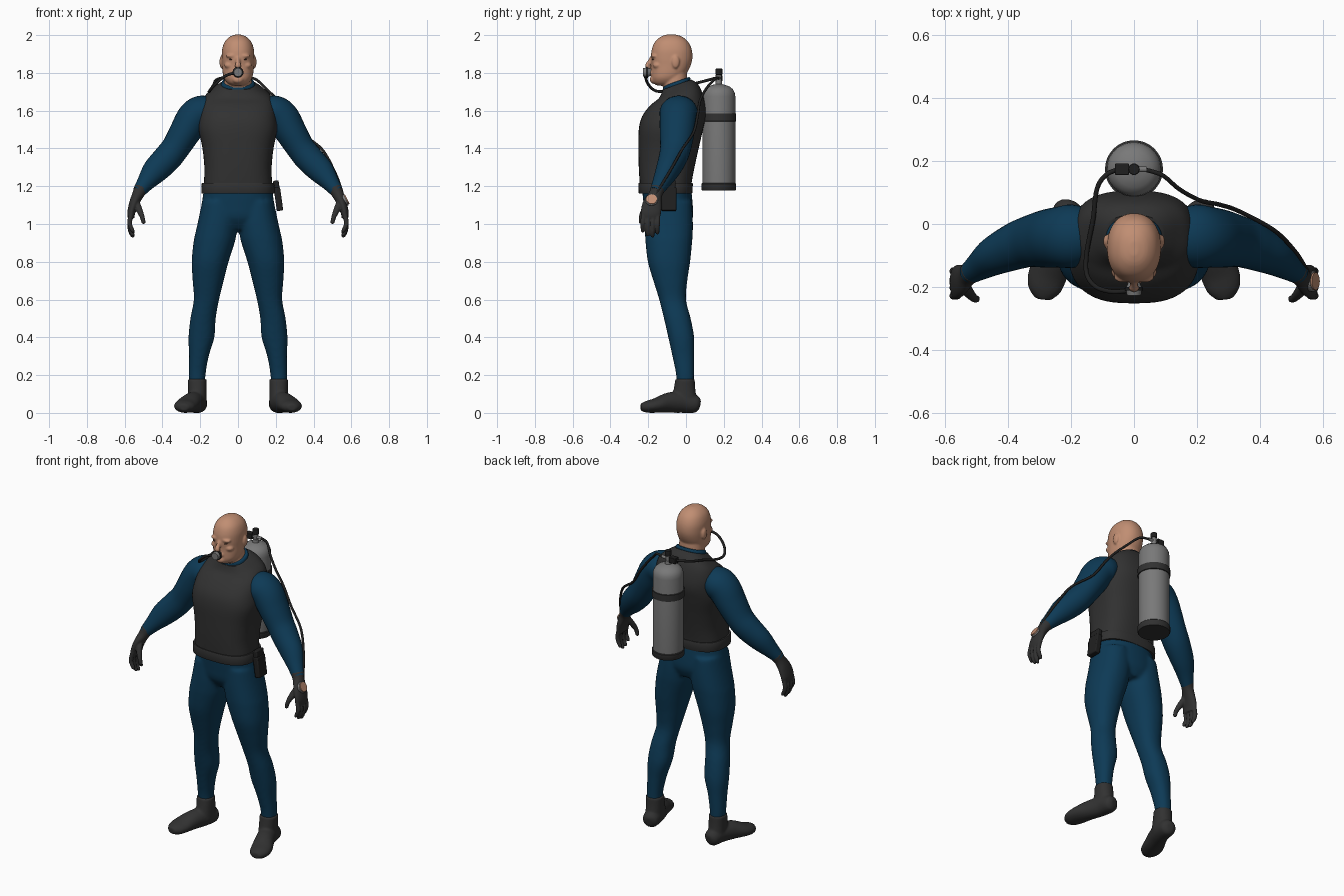
import bpy, bmesh, math
from mathutils import Vector, Matrix


def material(name, rgb):
    m = bpy.data.materials.new(name)
    m.diffuse_color = (*rgb, 1)
    return m


BLUE = material("suit blue", (0.004, 0.042, 0.092))
VEST = material("vest charcoal", (0.031, 0.031, 0.031))
GREY = material("tank grey", (0.19, 0.19, 0.19))
SKIN = material("skin", (0.53, 0.27, 0.17))
BLACK = material("rubber black", (0.014, 0.014, 0.014))
BROWN = material("brow brown", (0.09, 0.045, 0.03))


def smooth_rows(rows, steps):
    """Catmull-Rom interpolation of tuples of numbers."""
    out = []
    for i in range(len(rows) - 1):
        a, b, c, d = rows[max(i - 1, 0)], rows[i], rows[i + 1], rows[min(i + 2, len(rows) - 1)]
        for s in range(steps):
            t = s / steps
            out.append([0.5 * (2 * q + (r - p) * t + (2 * p - 5 * q + 4 * r - w) * t * t
                               + (3 * q - p - 3 * r + w) * t ** 3) for p, q, r, w in zip(a, b, c, d)])
    return out + [list(rows[-1])]


def skin_rings(bm, rings):
    vs = [[bm.verts.new(p) for p in ring] for ring in rings]
    n = len(vs[0])
    for a, b in zip(vs, vs[1:]):
        for i in range(n):
            bm.faces.new((a[i], a[(i + 1) % n], b[(i + 1) % n], b[i]))
    bm.faces.new(vs[0])
    bm.faces.new(vs[-1])


def loft(bm, rows, p=2.2, n=40, steps=5, sx=1):
    """Horizontal sections: z, x0, x1, y0, y1, tilt."""
    rings = []
    for z, x0, x1, y0, y1, tilt in smooth_rows([(*r, 0)[:6] for r in rows], steps):
        ring = []
        for i in range(n):
            c, s = math.cos(i * math.tau / n), math.sin(i * math.tau / n)
            c, s = (math.copysign(abs(k) ** (2 / p), k) for k in (c, s))
            dy = s * (y1 - y0) / 2
            ring.append((sx * ((x0 + x1) / 2 + c * (x1 - x0) / 2), (y0 + y1) / 2 + dy, z + tilt * dy))
        rings.append(ring)
    skin_rings(bm, rings)


def sym(rows):
    """z, half width, y0, y1 (, tilt) -> loft rows."""
    return [(r[0], -r[1], r[1], *r[2:]) for r in rows]


def tube(bm, rows, ref=(0, 1, 0), n=24, steps=5):
    """Path sections: x, y, z, radius along ref, radius across."""
    rows = smooth_rows(rows, steps)
    pts = [Vector(r[:3]) for r in rows]
    rings = []
    for i, r in enumerate(rows):
        t = (pts[min(i + 1, len(pts) - 1)] - pts[max(i - 1, 0)]).normalized()
        a = Vector(ref)
        a = (a - t * a.dot(t)).normalized()
        b = t.cross(a)
        rings.append([pts[i] + a * r[3] * math.cos(k * math.tau / n) + b * r[4] * math.sin(k * math.tau / n)
                      for k in range(n)])
    skin_rings(bm, rings)


def ball(bm, c, r):
    bmesh.ops.create_uvsphere(bm, u_segments=24, v_segments=14, radius=1,
                              matrix=Matrix.Translation(c) @ Matrix.Diagonal((*r, 1)))


def cyl(bm, a, b, r1, r2=None, n=32):
    a, b = Vector(a), Vector(b)
    rot = (b - a).to_track_quat('Z', 'Y').to_matrix().to_4x4()
    bmesh.ops.create_cone(bm, cap_ends=True, segments=n, radius1=r1, radius2=r1 if r2 is None else r2,
                          depth=(b - a).length, matrix=Matrix.Translation((a + b) / 2) @ rot)


def box(bm, c, size, tilt=0):
    bmesh.ops.create_cube(bm, size=1, matrix=Matrix.Translation(c) @ Matrix.Rotation(tilt, 4, 'Y')
                          @ Matrix.Diagonal((*size, 1)))


def finish(name, bm, mat, voxel=0, relax=4, mirror=False, bevel=0):
    bmesh.ops.recalc_face_normals(bm, faces=bm.faces)
    me = bpy.data.meshes.new(name)
    bm.to_mesh(me)
    bm.free()
    ob = bpy.data.objects.new(name, me)
    bpy.context.collection.objects.link(ob)
    me.materials.append(mat)
    bpy.ops.object.select_all(action='DESELECT')
    bpy.context.view_layer.objects.active = ob
    ob.select_set(True)
    bpy.ops.object.shade_smooth_by_angle(angle=math.radians(40))
    if voxel:
        m = ob.modifiers.new("blend", 'REMESH')
        m.mode, m.voxel_size, m.use_smooth_shade = 'VOXEL', voxel, True
        m = ob.modifiers.new("relax", 'SMOOTH')
        m.factor, m.iterations = 0.5, relax
    if bevel:
        m = ob.modifiers.new("bevel", 'BEVEL')
        m.width, m.segments = bevel, 2
    if mirror:
        ob.modifiers.new("mirror", 'MIRROR')
    return ob


new = bmesh.new

# Suit trousers: pelvis and two legs blended together
bm = new()
loft(bm, sym([(1.21, .178, -.235, .025), (1.1, .191, -.224, .036), (1.03, .185, -.212, .036), (.97, .1, -.17, .01)]))
for sx in (1, -1):
    loft(bm, [(1.12, .01, .19, -.215, .03), (1.03, 0, .208, -.218, .036), (.95, .008, .226, -.217, .036),
              (.9, .018, .236, -.214, .032), (.8, .05, .245, -.202, .022), (.7, .076, .24, -.173, .007),
              (.6, .1, .234, -.142, 0), (.5, .118, .252, -.117, .025), (.4, .125, .262, -.094, .043),
              (.3, .155, .259, -.072, .043), (.2, .172, .26, -.052, .042), (.13, .175, .255, -.05, .042)], sx=sx)
finish("suit_trousers", bm, BLUE, voxel=.01, relax=6)

# Sleeves
bm = new()
tube(bm, [(.13, -.035, 1.6, .08, .07), (.19, -.038, 1.593, .1, .088), (.235, -.042, 1.56, .097, .09),
          (.28, -.047, 1.487, .092, .083), (.33, -.055, 1.405, .082, .075), (.375, -.07, 1.348, .075, .075),
          (.44, -.1, 1.28, .062, .068), (.49, -.133, 1.217, .046, .047), (.525, -.158, 1.17, .034, .034)], n=32)
finish("sleeves", bm, BLUE, mirror=True)

# Vest, belt and collar
bm = new()
loft(bm, sym([(1.17, .182, -.24, .026), (1.22, .18, -.245, .03), (1.3, .178, -.25, .045), (1.4, .188, -.252, .067),
              (1.5, .208, -.25, .09), (1.57, .204, -.232, .105), (1.63, .194, -.187, .102),
              (1.68, .172, -.147, .085, .15), (1.715, .13, -.132, .06, .3), (1.738, .093, -.124, .028, .35)]), p=2.7, n=56)
finish("vest", bm, VEST)
bm = new()
loft(bm, sym([(1.162, .19, -.247, .03), (1.167, .194, -.251, .034), (1.213, .192, -.252, .036),
              (1.218, .187, -.248, .032)]), p=2.7, n=56, steps=2)
finish("belt", bm, VEST)
bm = new()
loft(bm, sym([(1.68, .09, -.122, .025, .35), (1.735, .09, -.122, .025, .35), (1.752, .084, -.12, .02, .35),
              (1.755, .074, -.112, .012, .35)]))
finish("collar", bm, BLUE)

# Head: skull, jaw, neck, nose and ears blended together
bm = new()
loft(bm, sym([(2.003, .012, -.1, -.055), (1.992, .043, -.132, -.022), (1.965, .07, -.164, .011),
              (1.925, .084, -.181, .03), (1.88, .086, -.186, .034), (1.84, .084, -.183, .025),
              (1.8, .081, -.183, .005), (1.77, .073, -.182, -.02), (1.745, .054, -.172, -.04),
              (1.732, .03, -.15, -.06)]))
loft(bm, sym([(1.66, .08, -.118, .012), (1.74, .074, -.122, .008), (1.82, .07, -.12, .005)]))
tube(bm, [(0, -.178, 1.885, .01, .01), (0, -.192, 1.86, .011, .012), (0, -.204, 1.837, .017, .013),
          (0, -.19, 1.825, .013, .008)], ref=(1, 0, 0), n=16)
ball(bm, (0, -.172, 1.765), (.03, .02, .022))
ball(bm, (0, -.181, 1.8), (.026, .013, .014))
for s in (1, -1):
    ball(bm, (s * .087, -.055, 1.858), (.011, .021, .034))
    ball(bm, (s * .035, -.167, 1.89), (.03, .02, .011))
    ball(bm, (s * .045, -.15, 1.84), (.028, .026, .018))
finish("head", bm, SKIN, voxel=.0055, relax=3)
bm = new()
ball(bm, (.034, -.1715, 1.872), (.014, .009, .005))
finish("eyes", bm, BROWN, mirror=True)

# Gloves: palm, four fingers and thumb
bm = new()
tube(bm, [(.512, -.148, 1.19, .039, .039), (.53, -.162, 1.155, .036, .031), (.55, -.178, 1.11, .05, .026),
          (.565, -.186, 1.06, .054, .021), (.566, -.188, 1.03, .046, .017)])
for y, tip in ((-.148, .945), (-.174, .928), (-.2, .935), (-.226, .955)):
    tube(bm, [(.563, y, 1.06, .013, .013), (.574, y - .002, 1.01, .013, .013), (.57, y - .003, tip + .035, .012, .012),
              (.557, y - .003, tip + .008, .01, .01), (.554, y - .003, tip, .004, .004)], n=14, steps=3)
tube(bm, [(.54, -.19, 1.12, .017, .017), (.525, -.218, 1.08, .016, .018), (.508, -.236, 1.04, .013, .013),
          (.5, -.238, 1.008, .011, .011), (.499, -.238, 1, .004, .004)], n=14)
finish("gloves", bm, VEST, voxel=.0045, relax=3, mirror=True)

# Boots: ankle and foot blended together
bm = new()
loft(bm, [(.18, .166, .266, -.056, .046), (.12, .166, .264, -.066, .05), (.05, .165, .265, -.08, .06)])
tube(bm, [(.205, .073, .042, .02, .025), (.209, .052, .046, .046, .046), (.22, -.02, .056, .052, .056),
          (.245, -.09, .054, .055, .054), (.274, -.16, .039, .062, .039), (.284, -.21, .032, .052, .031),
          (.288, -.24, .03, .024, .018)], ref=(1, 0, 0))
finish("boots", bm, VEST, voxel=.007, relax=3, mirror=True)


# Air tank with base cup and strap
def lathe(name, profile, mat, n=48):
    b = new()
    skin_rings(b, [[(r * math.cos(k * math.tau / n), .174 + r * math.sin(k * math.tau / n), z) for k in range(n)]
                   for r, z in profile])
    finish(name, b, mat)


lathe("tank", [(.085, 1.19), (.087, 1.22), (.087, 1.675), (.084, 1.695), (.075, 1.713), (.058, 1.727),
               (.035, 1.736), (.018, 1.74), (.016, 1.76)], GREY)
lathe("tank_base", [(.088, 1.178), (.092, 1.183), (.092, 1.212), (.088, 1.216)], VEST)
lathe("tank_strap", [(.086, 1.542), (.092, 1.544), (.092, 1.584), (.086, 1.586)], VEST)

# Valve post, knob and side fittings
bm = new()
cyl(bm, (0, .174, 1.735), (0, .174, 1.795), .014)
cyl(bm, (-.02, .174, 1.772), (.04, .174, 1.772), .009)
finish("valve", bm, GREY)
bm = new()
cyl(bm, (0, .174, 1.79), (0, .174, 1.822), .019, n=8)
box(bm, (-.038, .174, 1.772), (.044, .036, .034))
finish("valve_knob_and_block", bm, BLACK, bevel=.003)


# Hoses
def hose(name, pts, r):
    b = new()
    tube(b, [(*p, r, r) for p in pts], ref=(.1, .2, 1), n=12, steps=8)
    finish(name, b, BLACK)


hose("breathing_hose", [(-.05, .174, 1.772), (-.09, .155, 1.772), (-.118, .11, 1.76), (-.13, .015, 1.735),
                        (-.15, -.09, 1.705), (-.15, -.16, 1.705), (-.12, -.2, 1.74), (-.07, -.215, 1.782),
                        (-.02, -.212, 1.8)], .0075)
hose("gauge_hose", [(.03, .174, 1.772), (.09, .155, 1.768), (.145, .11, 1.72), (.21, .075, 1.655), (.27, .062, 1.58),
                    (.335, .04, 1.485), (.445, -.02, 1.395), (.51, -.085, 1.28), (.545, -.14, 1.19),
                    (.56, -.175, 1.13)], .007)

# Mouthpiece
bm = new()
cyl(bm, (0, -.18, 1.803), (0, -.205, 1.803), .016, .026)
cyl(bm, (0, -.205, 1.803), (0, -.228, 1.803), .026, .022)
finish("mouthpiece", bm, GREY)
bm = new()
cyl(bm, (0, -.201, 1.803), (0, -.212, 1.803), .029)
finish("mouthpiece_rim", bm, BLACK)

# Wrist gauge with coloured dial
bm = new()
cyl(bm, (.55, -.182, 1.119), (.573, -.182, 1.13), .033)
finish("wrist_gauge", bm, GREY, bevel=.003)
bm = new()
cyl(bm, (.571, -.182, 1.129), (.578, -.182, 1.1325), .028)
finish("gauge_dial", bm, SKIN)

# Belt pouch on the left hip
bm = new()
box(bm, (.214, -.09, 1.132), (.034, .078, .125), -.14)
box(bm, (.203, -.09, 1.205), (.03, .07, .05), -.14)
finish("belt_pouch", bm, BLACK, bevel=.006)
